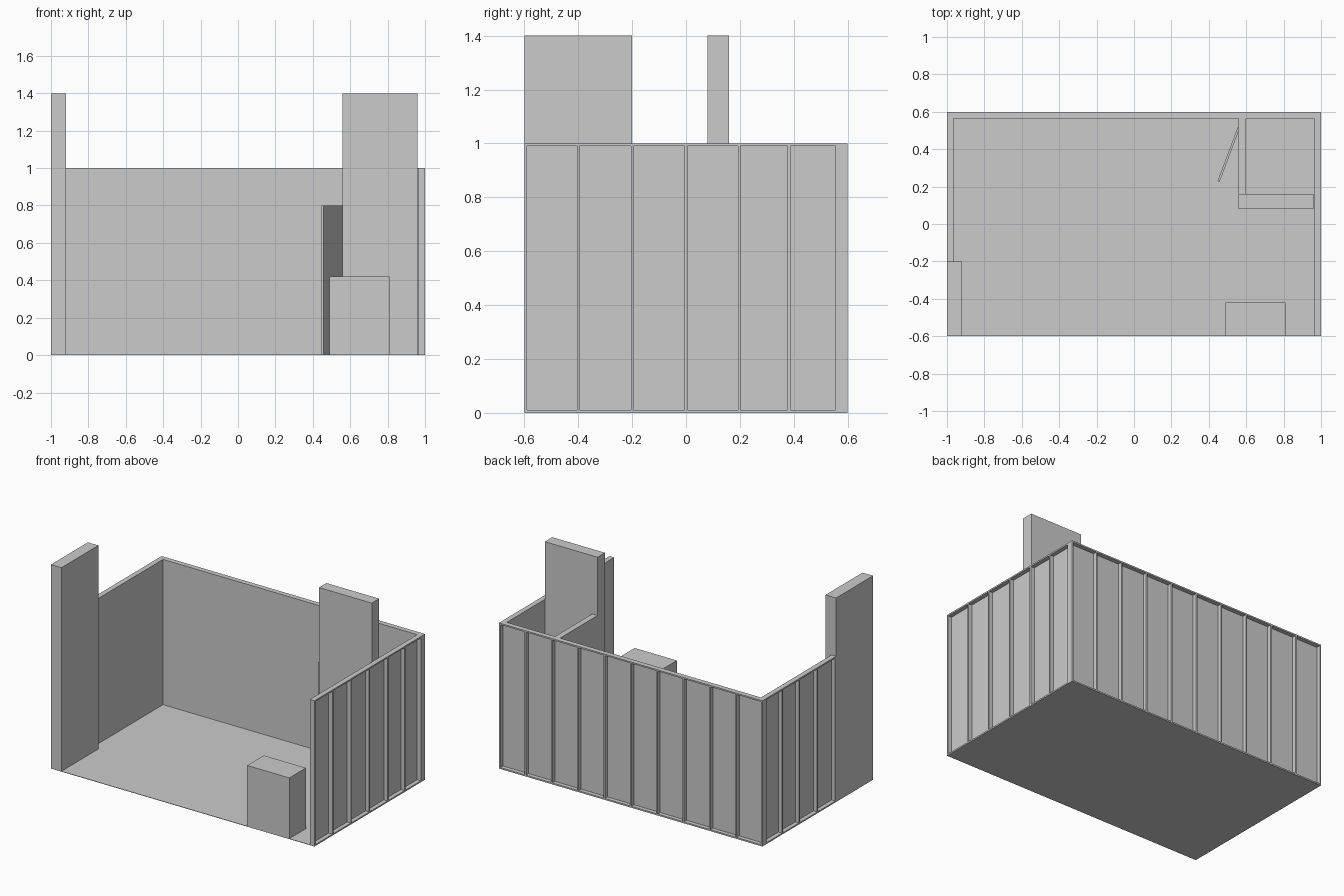
import bpy, bmesh
from mathutils import Matrix, Vector
from math import atan2, hypot

if "Cube" in bpy.data.objects:
    bpy.data.objects.remove(bpy.data.objects["Cube"])


def boxes(name, parts, matrix=Matrix()):
    """One object made from (x0, x1, y0, y1, z0, z1) boxes."""
    bm = bmesh.new()
    for x0, x1, y0, y1, z0, z1 in parts:
        m = Matrix.Translation(((x0 + x1) / 2, (y0 + y1) / 2, (z0 + z1) / 2))
        m = m @ Matrix.Diagonal((x1 - x0, y1 - y0, z1 - z0, 1))
        bmesh.ops.create_cube(bm, size=1, matrix=m)
    me = bpy.data.meshes.new(name)
    bm.to_mesh(me)
    bm.free()
    ob = bpy.data.objects.new(name, me)
    ob.matrix_world = matrix
    bpy.context.collection.objects.link(ob)
    return ob


T = 0.035      # wall thickness
SKIN = 0.007   # inner panel thickness
STUD = 0.01    # stud width
RAIL = 0.01    # top and bottom rail height


def framed_wall(name, studs, place):
    """Flat inner skin with studs and rails outside; place maps (along, depth) ranges
    to x/y ranges, depth 0 being the inner face."""
    a, b = studs[0], studs[-1]
    parts = [place(a, b, 0, SKIN) + (0, 1)]
    for z0 in (0, 1 - RAIL):
        parts.append(place(a, b, SKIN, T) + (z0, z0 + RAIL))
    for s in studs:
        s0 = min(max(s - STUD / 2, a), b - STUD)
        parts.append(place(s0, s0 + STUD, SKIN, T) + (RAIL, 1 - RAIL))
    return boxes(name, parts)


# Floor
boxes("floor", [(-1, 1, -0.6, 0.6, 0, 0.003)])

# Outer walls, studs facing outward
framed_wall("back_wall", [-1 + 0.2 * i for i in range(11)],
            lambda a, b, d0, d1: (a, b, 0.6 - T + d0, 0.6 - T + d1))
ys = [-0.6, -0.4, -0.2, 0, 0.198, 0.382, 0.6 - T]
framed_wall("right_wall", ys,
            lambda a, b, d0, d1: (1 - T + d0, 1 - T + d1, a, b))
framed_wall("left_wall", ys[2:],
            lambda a, b, d0, d1: (-1 + T - d1, -1 + T - d0, a, b))

# Tall display panels
boxes("left_tower", [(-1, -0.92, -0.6, -0.2, 0, 1.4)])
boxes("storage_tower", [(0.56, 0.96, 0.08, 0.16, 0, 1.4)])

# Storage room side wall with doorway
boxes("storage_wall", [
    (0.56, 0.6, 0.16, 0.21, 0, 1),
    (0.56, 0.6, 0.52, 0.6 - T, 0, 1),
    (0.56, 0.6, 0.21, 0.52, 0.8, 1),
])

# Door standing ajar
hinge, tip = Vector((0.56, 0.515)), Vector((0.452, 0.227))
d = tip - hinge
boxes("storage_door", [(0, hypot(*d), -0.006, 0.006, 0.003, 0.8)],
      Matrix.Translation((hinge.x, hinge.y, 0)) @ Matrix.Rotation(atan2(d.y, d.x), 4, 'Z'))

# Reception counter
boxes("counter", [(0.49, 0.81, -0.6, -0.42, 0, 0.42)])
